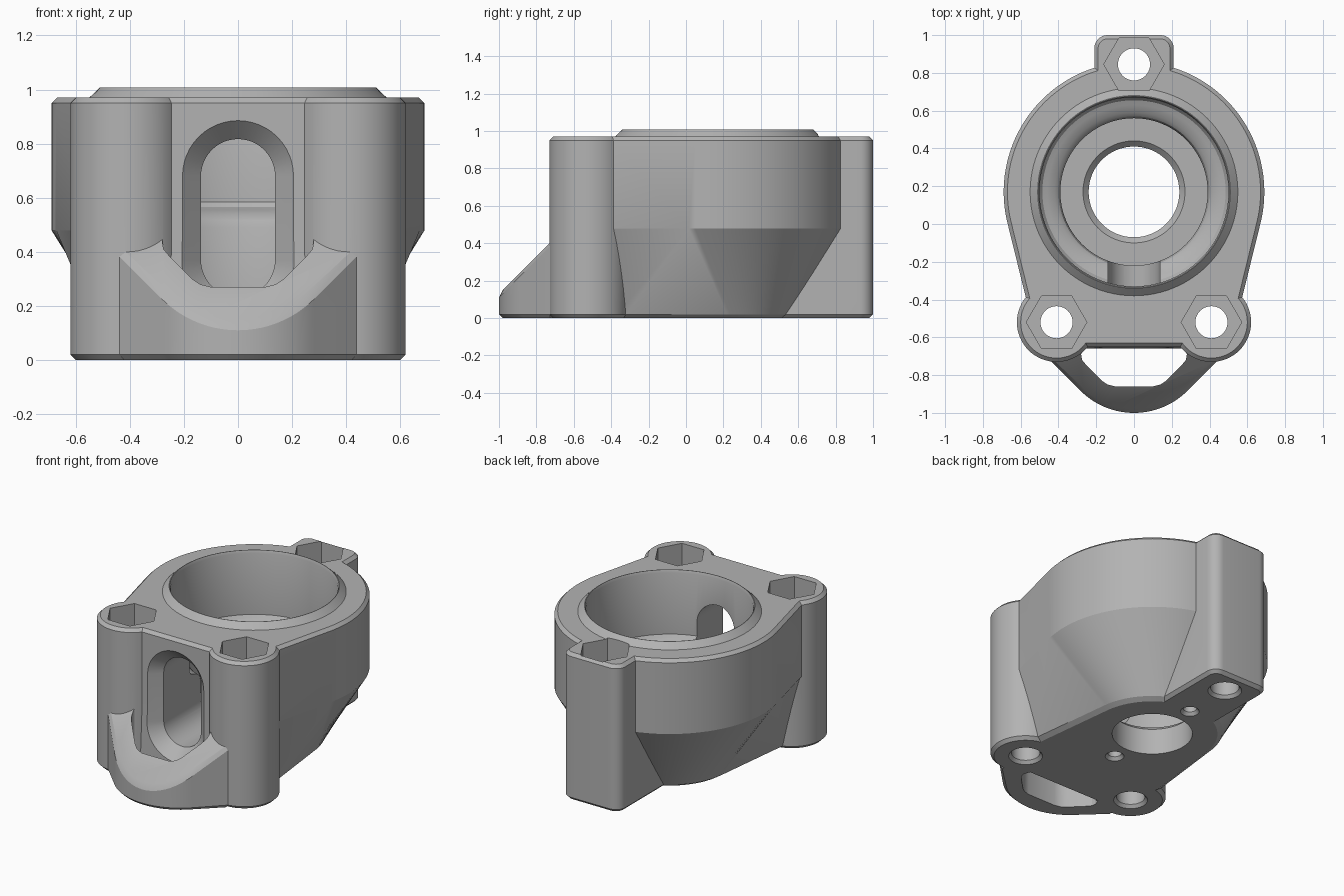
import bpy, bmesh
from math import sin, cos, pi, radians

if "Cube" in bpy.data.objects:
    bpy.data.objects.remove(bpy.data.objects["Cube"])

grey = bpy.data.materials.new("plain grey")
grey.use_nodes = True
COLOUR = (0.45, 0.45, 0.45, 1)
grey.diffuse_color = COLOUR
grey.node_tree.nodes["Principled BSDF"].inputs["Base Color"].default_value = COLOUR

BORE_Y = 0.17
FRONT = -0.65
TOP = 0.97
EDGE = 0.02
BOLTS = [(0.41, -0.52), (-0.41, -0.52), (0, 0.845)]


def loft(name, rings):
    """Closed solid through matching rings of 3D points."""
    bm = bmesh.new()
    loops = [[bm.verts.new(p) for p in ring] for ring in rings]
    n = len(loops[0])
    for a, b in zip(loops, loops[1:]):
        for i in range(n):
            j = (i + 1) % n
            bm.faces.new((a[i], a[j], b[j], b[i]))
    bm.faces.new(loops[0][::-1])
    bm.faces.new(loops[-1])
    bmesh.ops.recalc_face_normals(bm, faces=bm.faces)
    mesh = bpy.data.meshes.new(name)
    bm.to_mesh(mesh)
    bm.free()
    mesh.materials.append(grey)
    ob = bpy.data.objects.new(name, mesh)
    bpy.context.collection.objects.link(ob)
    return ob


def at(points, z):
    return [(x, y, z) for x, y in points]


def arc(cx, cy, r, start, end, n):
    steps = [radians(start + (end - start) * i / n) for i in range(n + 1)]
    return [(cx + r * cos(a), cy + r * sin(a)) for a in steps]


def turned(name, cx, cy, profile, n=64):
    """Round solid from (radius, height) pairs."""
    return loft(name, [at(arc(cx, cy, r, 0, 360 - 360 / n, n - 1), z) for r, z in profile])


def mirrored(half):
    return half + [(-x, y) for x, y in reversed(half)]


def combine(base, tool, operation):
    mod = base.modifiers.new(operation.lower(), 'BOOLEAN')
    mod.operation = operation
    mod.solver = 'EXACT'
    mod.object = tool
    bpy.context.view_layer.update()
    graph = bpy.context.evaluated_depsgraph_get()
    mesh = bpy.data.meshes.new_from_object(base.evaluated_get(graph))
    base.modifiers.clear()
    base.data = mesh
    bpy.data.objects.remove(tool)


# Housing shell: straight upper part, tapered lower part
def upper_outline(d):
    return (arc(0, BORE_Y, 0.69 - d, -13, 193, 72)
            + [(-0.57 + d, -0.4), (-0.41, FRONT + d), (0.41, FRONT + d), (0.57 - d, -0.4)])


def lower_outline(d):
    return (arc(0, BORE_Y, 0.41 - d, 7, 173, 72)
            + [(-0.47 + d, -0.32), (-0.41, FRONT + d), (0.41, FRONT + d), (0.47 - d, -0.32)])


housing = loft("housing", [
    at(lower_outline(EDGE), 0), at(lower_outline(-0.01), EDGE),
    at(upper_outline(0), 0.48), at(upper_outline(0), TOP - EDGE),
    at(upper_outline(EDGE), TOP)])


# Rear bolt block with rounded back corners
def block_outline(d):
    half = [(0.21 - d, 0.4)] + arc(0.14, 0.93, 0.07 - d, 0, 90, 8)
    return mirrored(half)


combine(housing, loft("rear_block", [
    at(block_outline(EDGE), 0), at(block_outline(0), EDGE),
    at(block_outline(0), TOP - EDGE), at(block_outline(EDGE), TOP)]), 'UNION')

# Front bolt columns
for x, y in BOLTS[:2]:
    combine(housing, turned("front_column", x, y, [
        (0.19, 0), (0.21, EDGE), (0.21, TOP - EDGE), (0.19, TOP)]), 'UNION')

# Raised rim around the bore
combine(housing, turned("bore_rim", 0, BORE_Y, [
    (0.55, 0.9), (0.55, TOP), (0.51, 1.008)], 96), 'UNION')


# Front loop with a sloping top
def loop_outline(d):
    right = arc(0, -0.6, 0.4 - d, -90, -45, 14)[1:] + [(0.44 - d, -0.726), (0.41 - d, -0.6)]
    return [(0, -1 + d)] + mirrored(right)


def slope(points, drop):
    return [(x, y, y + 1.13 - drop) for x, y in points]


loop = loft("front_loop", [
    at(loop_outline(EDGE), 0), at(loop_outline(0), EDGE),
    slope(loop_outline(0), 0.02), slope(loop_outline(0.02), 0)])
opening = mirrored([(0.265, FRONT), (0.28, -0.69), (0.275, -0.72), (0.25, -0.75),
                    (0.17, -0.83), (0.14, -0.85), (0.1, -0.86)])
combine(loop, loft("loop_opening", [at(opening, -0.2), at(opening, 0.8)]), 'DIFFERENCE')
combine(housing, loop, 'UNION')

# Stepped bore with a rounded shoulder
combine(housing, turned("bore", 0, BORE_Y, [
    (0.24, -0.1), (0.24, 0.17), (0.27, 0.2), (0.39, 0.2), (0.39, 0.49),
    (0.4, 0.52), (0.42, 0.54), (0.46, 0.555), (0.485, 0.565), (0.5, 0.585),
    (0.5, 0.99), (0.515, 1.03)], 96), 'DIFFERENCE')


# Front window with a bevelled mouth
def window(y, r):
    pts = arc(0, 0.68, r, 0, 180, 24) + arc(0, 0.37, r, 180, 360, 24)
    return [(x, y, z) for x, z in pts]


combine(housing, loft("window", [
    window(-0.66, 0.215), window(-0.58, 0.137), window(-0.1, 0.137)]), 'DIFFERENCE')

# Bolt holes with hexagonal pockets
for x, y in BOLTS:
    combine(housing, turned("bolt_hole", x, y, [
        (0.11, -0.01), (0.085, 0.02), (0.085, 0.9)], 40), 'DIFFERENCE')
    combine(housing, turned("nut_pocket", x, y, [(0.16, 0.8), (0.16, 1.1)], 6), 'DIFFERENCE')

# Small blind holes in the underside
for side in (-1, 1):
    combine(housing, turned("pin_hole", 0, BORE_Y + side * 0.35, [
        (0.065, -0.01), (0.04, 0.02), (0.04, 0.12)], 24), 'DIFFERENCE')

# Smooth rounds, crisp edges
housing.data.shade_smooth()
housing.data.set_sharp_from_angle(angle=radians(25))
